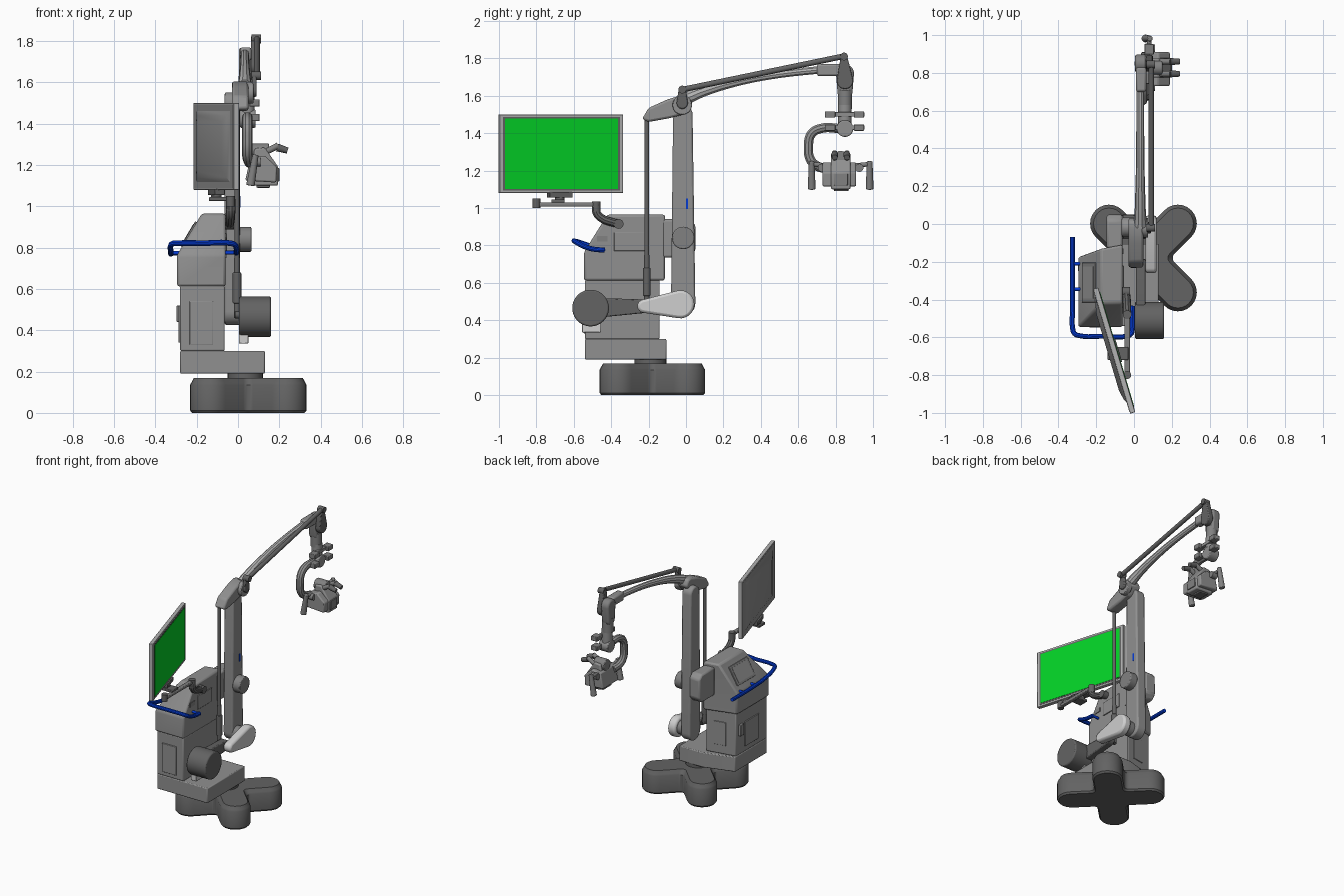
import bpy, bmesh
from math import pi, cos, sin, acos, atan2, hypot, sqrt
from mathutils import Vector, Matrix

if "Cube" in bpy.data.objects:
    bpy.data.objects.remove(bpy.data.objects["Cube"])


def material(name, r, g, b):
    m = bpy.data.materials.new(name)
    m.use_nodes = True
    m.diffuse_color = (r, g, b, 1)
    m.node_tree.nodes["Principled BSDF"].inputs["Base Color"].default_value = (r, g, b, 1)
    return m


BODY = material("body grey", .28, .28, .28)
MID = material("mid grey", .22, .22, .22)
DARK = material("dark grey", .125, .125, .125)
PALE = material("pale grey", .45, .45, .45)
LIGHT = material("light grey", .62, .62, .62)
GREEN = material("screen green", .001, .65, .02)
BLUE = material("handle blue", .001, .045, .7)
made = []


def loft(name, rings, mat, bevel=0, matrix=None):
    """Skin a stack of equal rings and cap both ends."""
    bm = bmesh.new()
    vs = [[bm.verts.new(p) for p in ring] for ring in rings]
    n = len(rings[0])
    for a, b in zip(vs, vs[1:]):
        for i in range(n):
            bm.faces.new((a[i], a[(i + 1) % n], b[(i + 1) % n], b[i]))
    bm.faces.new(vs[0][::-1])
    bm.faces.new(vs[-1])
    bmesh.ops.recalc_face_normals(bm, faces=bm.faces)
    me = bpy.data.meshes.new(name)
    bm.to_mesh(me)
    bm.free()
    me.materials.append(mat)
    ob = bpy.data.objects.new(name, me)
    bpy.context.collection.objects.link(ob)
    if matrix:
        ob.matrix_world = matrix
    if bevel:
        mod = ob.modifiers.new("soft edges", 'BEVEL')
        mod.width, mod.segments, mod.limit_method = bevel, 2, 'ANGLE'
    made.append(ob)
    return ob


def prism(name, pts, axis, lo, hi, mat, bevel=0):
    put = {'x': lambda u, v, w: (w, u, v), 'y': lambda u, v, w: (u, w, v),
           'z': lambda u, v, w: (u, v, w)}[axis]
    return loft(name, [[put(u, v, w) for u, v in pts] for w in (lo, hi)], mat, bevel)


def rect(w, h, x):
    return [(x, -w / 2, -h / 2), (x, w / 2, -h / 2), (x, w / 2, h / 2), (x, -w / 2, h / 2)]


def slab(name, centre, size, mat, bevel=0, rot=None):
    m = Matrix.Translation(centre) @ (rot or Matrix())
    sx, sy, sz = size
    return loft(name, [rect(sy, sz, -sx / 2), rect(sy, sz, sx / 2)], mat, bevel, m)


def box(name, lo, hi, mat, bevel=0):
    lo, hi = Vector(lo), Vector(hi)
    return slab(name, (lo + hi) / 2, hi - lo, mat, bevel)


def cyl(name, p, q, r, mat, r2=None, bevel=0, n=28):
    p, q = Vector(p), Vector(q)
    m = Matrix.Translation(p) @ (q - p).to_track_quat('Z', 'Y').to_matrix().to_4x4()
    ring = lambda rad, z: [(rad * cos(2 * pi * i / n), rad * sin(2 * pi * i / n), z) for i in range(n)]
    return loft(name, [ring(r, 0), ring(r2 or r, (q - p).length)], mat, bevel, m)


def link(name, c1, r1, c2, r2, x0, x1, mat, bevel=.006, n=14):
    """Bar with round ends lying in the side plane."""
    dy, dz = c2[0] - c1[0], c2[1] - c1[1]
    phi, al = atan2(dz, dy), acos((r1 - r2) / hypot(dy, dz))
    pts = []
    for c, r, a, b in ((c1, r1, phi + al, phi + 2 * pi - al), (c2, r2, phi - al, phi + al)):
        for i in range(n + 1):
            t = a + (b - a) * i / n
            pts.append((c[0] + r * cos(t), c[1] + r * sin(t)))
    return prism(name, pts, 'x', x0, x1, mat, bevel)


def tube(name, pts, r, mat, radii=None):
    cu = bpy.data.curves.new(name, 'CURVE')
    cu.dimensions, cu.bevel_depth, cu.bevel_resolution = '3D', r, 3
    cu.use_fill_caps, cu.resolution_u = True, 6
    sp = cu.splines.new('BEZIER')
    sp.bezier_points.add(len(pts) - 1)
    for i, (bp, p) in enumerate(zip(sp.bezier_points, pts)):
        bp.co, bp.handle_left_type, bp.handle_right_type = p, 'AUTO', 'AUTO'
        bp.radius = radii[i] if radii else 1
    tmp = bpy.data.objects.new(name + " path", cu)
    bpy.context.collection.objects.link(tmp)
    bpy.context.view_layer.update()
    me = bpy.data.meshes.new_from_object(tmp.evaluated_get(bpy.context.evaluated_depsgraph_get()))
    bpy.data.objects.remove(tmp)
    me.materials.clear()
    me.materials.append(mat)
    ob = bpy.data.objects.new(name, me)
    bpy.context.collection.objects.link(ob)
    made.append(ob)


# Four-lobed base with filleted notches
def clover(w, reach, z, fil=.033):
    pts = []
    for k in range(4):
        d = pi / 4 + k * pi / 2
        for i in range(13):
            t = d - pi / 2 + pi * i / 12
            pts.append((.05 + reach * cos(d) + w * cos(t), -.18 + reach * sin(d) + w * sin(t), z))
        e, far = d + pi / 4, (w + fil) * sqrt(2)
        for i in range(7):
            t = e + pi + pi / 4 - pi / 2 * i / 6
            pts.append((.05 + far * cos(e) + fil * cos(t), -.18 + far * sin(e) + fil * sin(t), z))
    return pts


loft("base", [clover(.09, .258, 0), clover(.1, .258, .012), clover(.1, .258, .135),
              clover(.094, .258, .145), clover(.082, .258, .168)], DARK)
cyl("base_neck", (.035, -.19, .16), (.035, -.19, .2), .085, DARK)

# Cabinet: foot, column body and hood
plan = [(-.28, -.54), (-.065, -.54), (-.065, -.14), (-.28, -.18)]
prism("cabinet_foot", [(-.28, -.54), (.13, -.54), (.13, -.105), (-.06, -.105), (-.28, -.17)],
      'z', .19, .3, BODY, .006)
prism("cabinet_body", plan, 'z', .3, .615, BODY, .006)
hood = [(-.295, -.545), (-.06, -.545), (-.06, -.11), (-.295, -.175)]
crown = [(-.175, -.42), (-.06, -.42), (-.06, -.11), (-.175, -.13)]
loft("hood", [[(x, y, z) for x, y in ring] for ring, z in
              ((hood, .612), (hood, .765), (crown, .965))], BODY, .012)
slope = Matrix.Rotation(-1.042, 4, 'Y')
slab("control_display", (-.237, -.31, .864), (.14, .21, .012), MID, .003, slope)
slab("control_glass", (-.241, -.31, .867), (.11, .17, .006), BODY, 0, slope)
box("front_panel", (-.235, -.548, .33), (-.12, -.535, .54), BODY, .003)
box("side_panel", (-.288, -.44, .34), (-.275, -.28, .52), BODY, .003)
box("side_socket", (-.297, -.25, .44), (-.275, -.21, .52), BODY, .003)
slab("back_panel", (-.165, -.16, .45), (.09, .012, .17), BODY, .003, Matrix.Rotation(.184, 4, 'Z'))
box("hood_side_panel", (-.065, -.385, .77), (-.054, -.22, .87), BODY, .003)
box("hood_switch", (-.065, -.475, .82), (-.055, -.42, .85), MID)
box("hood_vent", (-.065, -.16, .75), (-.055, -.13, .93), BODY)
prism("pivot_housing", [(-.13, .735), (.02, .735), (.05, .77), (.05, .91), (.02, .94), (-.13, .94)],
      'x', -.145, -.06, BODY, .012)

# Blue push handle with its brackets
tube("push_handle", [(-.325, -.07, .77), (-.325, -.3, .772), (-.325, -.45, .783), (-.325, -.55, .81),
                     (-.315, -.58, .82), (-.285, -.592, .822), (-.16, -.594, .822), (-.04, -.594, .822),
                     (-.017, -.583, .815), (-.008, -.55, .797), (-.008, -.5, .781),
                     (-.008, -.435, .775)], .0135, BLUE)
for y, z in ((-.21, .771), (-.345, .774)):
    cyl("handle_bracket", (-.325, y, z), (-.28, y, z), .009, BLUE, n=12)
cyl("handle_end_bracket", (-.07, -.44, .776), (-.005, -.44, .776), .009, BLUE, n=12)

# Upright post and lower linkage
link("post", (-.015, .49), .065, (-.017, 1.5), .052, -.065, .01, BODY, .01)
box("post_marker", (.008, .0, .995), (.012, .012, 1.05), BLUE)
cyl("post_pivot", (.005, -.015, .84), (.065, -.015, .84), .06, MID, bevel=.006)
cyl("lower_axle", (0, -.03, .485), (.08, -.03, .485), .05, MID)
link("lower_link", (-.03, .485), .075, (-.225, .475), .035, .06, .12, LIGHT, .014)
link("weight_link", (-.51, .465), .055, (-.22, .475), .036, .01, .06, DARK)
cyl("counterweight", (.005, -.51, .465), (.16, -.51, .465), .098, DARK, bevel=.008, n=40)
box("weight_stop", (.005, -.555, .335), (.05, -.455, .39), LIGHT, .004)
cyl("push_rod", (-.005, -.21, .66), (-.005, -.21, 1.48), .013, DARK, n=16)
cyl("rod_sleeve", (-.005, -.21, .53), (-.005, -.21, .68), .021, DARK, bevel=.005)
cyl("rod_foot", (-.005, -.21, .46), (-.005, -.21, .75), .015, DARK, n=16)
cyl("rod_axle", (-.015, -.215, .475), (.08, -.215, .475), .018, DARK)

# Elbow, boom and parallel rod
prism("elbow", [(-.235, 1.475), (-.2, 1.535), (-.1, 1.58), (-.02, 1.605), (.015, 1.6), (.035, 1.56),
                (-.01, 1.5), (-.09, 1.48), (-.2, 1.46)], 'x', -.03, .05, BODY, .012)
cyl("elbow_cap", (.04, -.02, 1.55), (.075, -.02, 1.55), .052, BODY, bevel=.005)
link("rod_lever", (-.02, 1.56), .03, (-.02, 1.63), .02, .068, .09, DARK)
tube("boom", [(.033, -.01, 1.58), (.033, .1, 1.625), (.033, .3, 1.68), (.033, .5, 1.715),
              (.033, .75, 1.742)], .035, PALE, [1, .8, .65, .6, .6])
cyl("parallel_rod", (.092, -.02, 1.633), (.092, .845, 1.812), .015, DARK, n=16)
for y, z in ((-.02, 1.633), (.845, 1.81)):
    cyl("rod_knob", (.065, y, z), (.112, y, z), .021, DARK)
box("boom_end", (.01, .7, 1.705), (.065, .83, 1.77), BODY, .012)

# Hanging wrist
link("wrist_lever", (.85, 1.68), .044, (.845, 1.805), .018, .062, .1, DARK)
link("wrist_shoulder", (.85, 1.72), .048, (.85, 1.62), .04, .005, .065, MID, .012)
cyl("wrist_ring", (.04, .85, 1.53), (.04, .85, 1.63), .038, MID)
cyl("wrist_shaft", (.045, .85, 1.42), (.045, .85, 1.55), .036, BODY)
cyl("wrist_knuckle", (.01, .85, 1.425), (.085, .85, 1.425), .045, BODY, bevel=.006)
for z in (1.5, 1.43):
    box("cross_bar", (.06, .745, z - .012), (.085, .955, z + .012), BODY, .003)
    for y in (.77, .925):
        box("bar_clamp", (.055, y - .028, z - .017), (.105, y + .028, z + .017), MID, .004)
tube("yoke", [(.045, .83, 1.425), (.045, .72, 1.425), (.045, .67, 1.395), (.045, .655, 1.33),
              (.045, .665, 1.26), (.05, .7, 1.225), (.06, .76, 1.21)], .026, BODY)

# Optical head with grips and eyepieces
prism("head_housing", [(.035, 1.125), (.185, 1.115), (.19, 1.19), (.13, 1.245), (.06, 1.235)],
      'y', .73, .91, BODY, .008)
prism("head_core", [(.055, 1.1), (.193, 1.1), (.195, 1.19), (.13, 1.285), (.08, 1.28)],
      'y', .775, .88, BODY, .008)
cyl("head_cap", (.06, .827, 1.265), (.15, .827, 1.265), .04, MID, bevel=.005)
box("head_plate", (.185, .79, 1.12), (.2, .865, 1.185), MID, .003)
box("head_lens", (.09, .79, 1.09), (.155, .87, 1.11), DARK, .004)
for y in (.795, .86):
    cyl("eyepiece_tube", (.12, y, 1.255), (.195, y, 1.295), .015, MID)
    cyl("eyepiece", (.19, y, 1.285), (.24, y, 1.27), .019, DARK, .015)
for side in (-1, 1):
    y = .827 + side * .155
    cyl("grip_bar", (.08, .827 + side * .06, 1.225), (.08, y, 1.235), .012, MID, n=16)
    cyl("grip_knob", (.065, .827 + side * .1, 1.215), (.11, .827 + side * .1, 1.215), .022, MID)
    cyl("grip", (.085, y, 1.25), (.06, y, 1.1), .015, MID, .021, .005, 18)

# Monitor and its swing arm
turn = Matrix.Rotation(.289, 4, 'Z')
place = Matrix.Translation((-.105, -.67, 1.29)) @ turn
slab("monitor_frame", (-.105, -.67, 1.29), (.028, .688, .42), PALE, .003, turn)
loft("monitor_back", [rect(.58, .36, -.012), rect(.52, .3, -.026), rect(.42, .24, -.036)], BODY, 0, place)
slab("monitor_back_cover", place @ Vector((-.013, 0, 0)), (.005, .67, .405), BODY, 0, turn)
slab("monitor_bezel", place @ Vector((.013, 0, 0)), (.005, .65, .395), DARK, 0, turn)
slab("monitor_screen", place @ Vector((.015, 0, 0)), (.005, .63, .375), GREEN, 0, turn)
slab("monitor_bracket", (-.105, -.675, 1.07), (.05, .13, .03), DARK, .004, turn)
cyl("monitor_swivel", (-.105, -.675, 1.03), (-.105, -.675, 1.07), .025, DARK)
box("swivel_plate", (-.14, -.72, 1.025), (-.03, -.65, 1.045), DARK, .004)
box("swing_arm", (-.05, -.81, 1.008), (-.022, -.46, 1.03), MID, .005)
cyl("swing_arm_tip", (-.036, -.8, 1.0), (-.036, -.8, 1.05), .021, DARK)
cyl("swing_arm_joint", (-.036, -.48, .98), (-.036, -.48, 1.035), .023, DARK)
tube("monitor_post", [(-.036, -.48, 1.02), (-.036, -.478, .975), (-.038, -.45, .945),
                      (-.04, -.4, .925), (-.045, -.355, .915)], .023, DARK)
cyl("monitor_mount", (-.09, -.36, .915), (-.02, -.36, .915), .026, DARK)

# Smooth rounded surfaces and keep hard edges
bpy.ops.object.select_all(action='DESELECT')
for ob in made:
    ob.select_set(True)
bpy.context.view_layer.objects.active = made[0]
bpy.ops.object.shade_smooth_by_angle(angle=.6)
